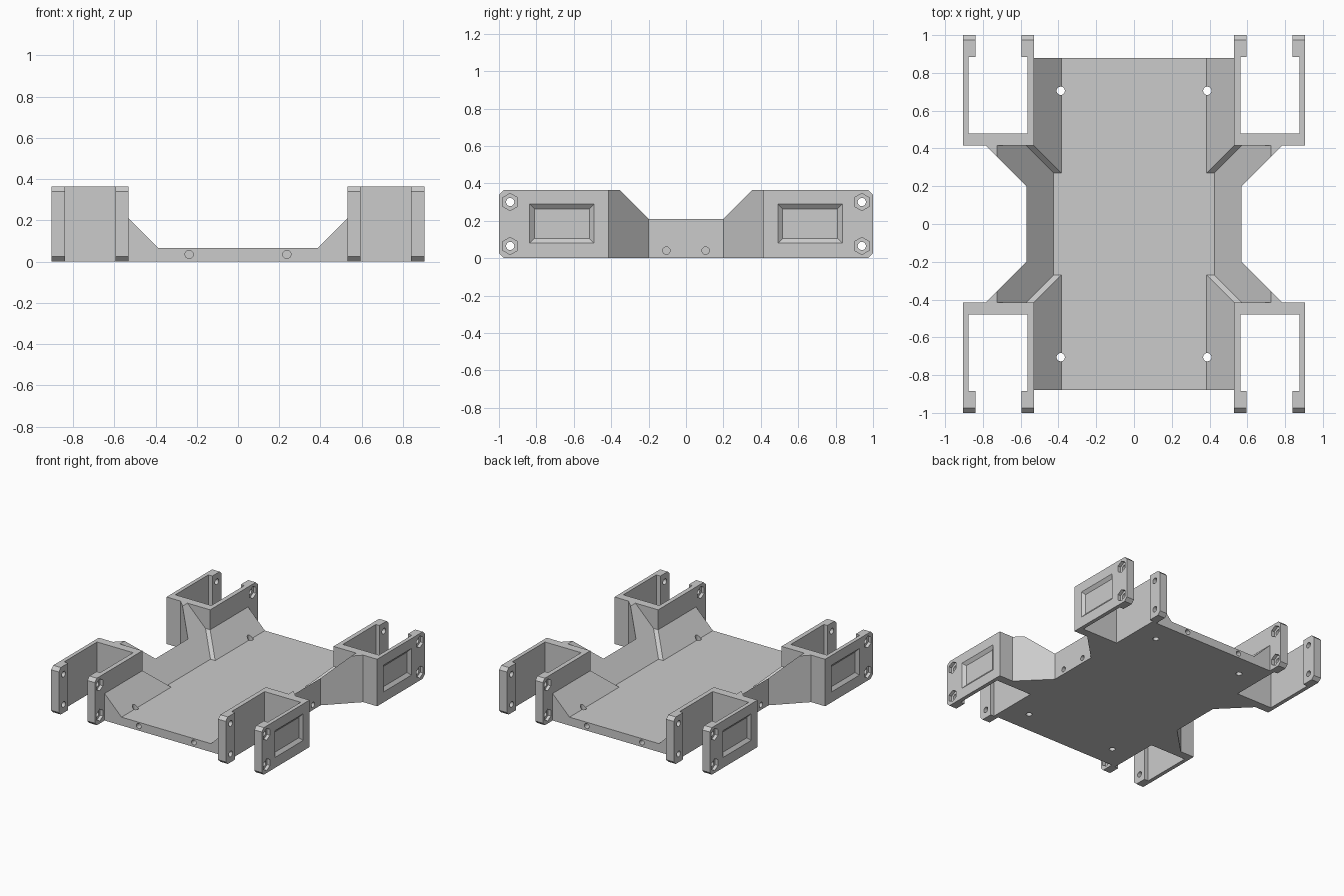
import bpy, bmesh, math

cube = bpy.data.objects.get("Cube")
if cube:
    bpy.data.objects.remove(cube, do_unlink=True)

grey = bpy.data.materials.new("plain grey")
grey.use_nodes = True
color = (0.6, 0.6, 0.6, 1)
grey.diffuse_color = color
grey.node_tree.nodes["Principled BSDF"].inputs["Base Color"].default_value = color

H = 0.365       # bracket height
T = 0.065       # deck thickness
INNER, OUTER = 0.53, 0.905   # bracket side planes
BACK = 0.415    # bracket back plane


def finish(name, bm):
    bmesh.ops.recalc_face_normals(bm, faces=bm.faces)
    mesh = bpy.data.meshes.new(name)
    bm.to_mesh(mesh)
    bm.free()
    mesh.materials.append(grey)
    obj = bpy.data.objects.new(name, mesh)
    bpy.context.scene.collection.objects.link(obj)
    return obj


def hull(name, points):
    bm = bmesh.new()
    for p in points:
        bm.verts.new(p)
    bmesh.ops.convex_hull(bm, input=bm.verts)
    bmesh.ops.dissolve_limit(bm, angle_limit=0.01, verts=bm.verts, edges=bm.edges)
    return finish(name, bm)


def extrude(name, outline, height, chamfer=0):
    bm = bmesh.new()
    face = bm.faces.new([bm.verts.new((x, y, 0)) for x, y in outline])
    top = bmesh.ops.extrude_face_region(bm, geom=[face])["geom"]
    bmesh.ops.translate(bm, vec=(0, 0, height),
                        verts=[g for g in top if isinstance(g, bmesh.types.BMVert)])
    bmesh.ops.recalc_face_normals(bm, faces=bm.faces)
    if chamfer:
        # only the top and bottom edges of the arm tips
        tips = [e for e in bm.edges
                if all(v.co.y > 0.99 for v in e.verts)
                and abs(e.verts[0].co.z - e.verts[1].co.z) < 0.001]
        bmesh.ops.bevel(bm, geom=tips, offset=chamfer, segments=1, affect='EDGES')
    return finish(name, bm)


def rod(axis, start, end, u, v, radius, sides=24):
    """Prism cutter along an axis; u, v are the other two coordinates."""
    points = []
    for i in range(sides):
        a = math.pi / 2 + math.tau * i / sides
        for along in (start, end):
            p = [u + radius * math.cos(a), v + radius * math.sin(a)]
            p.insert("xyz".index(axis), along)
            points.append(p)
    return hull("cutter", points)


def cut(obj, cutters):
    for c in cutters:
        c.hide_render = True
        mod = obj.modifiers.new("cut", 'BOOLEAN')
        mod.operation = 'DIFFERENCE'
        mod.solver = 'EXACT'
        mod.object = c
    bpy.context.view_layer.update()
    graph = bpy.context.evaluated_depsgraph_get()
    mesh = bpy.data.meshes.new_from_object(obj.evaluated_get(graph))
    obj.modifiers.clear()
    obj.data = mesh
    for c in cutters:
        bpy.data.objects.remove(c, do_unlink=True)


def mirror(obj, both=True):
    mod = obj.modifiers.new("mirror", 'MIRROR')
    mod.use_axis[0] = True
    mod.use_axis[1] = both
    mod.use_mirror_merge = False


# Deck plate with vertical, end and side screw holes
quarter = [(INNER, 0.88), (INNER, BACK), (0.785, BACK), (0.57, 0.2)]
right = quarter + [(x, -y) for x, y in reversed(quarter)]
deck = extrude("deck_plate", right + [(-x, -y) for x, y in right], T)
holes = []
for s in (-1, 1):
    for t in (-1, 1):
        holes.append(rod('z', -0.1, 0.3, s * 0.388, t * 0.705, 0.022))
        holes.append(rod('y', t * 0.78, t * 0.95, s * 0.237, 0.035, 0.02))
        holes.append(rod('x', s * 0.47, s * 0.65, t * 0.105, 0.04, 0.02))
cut(deck, holes)

# Sloped rails along the waist
rail = hull("waist_rail", [(x, y, z) for y in (-0.2, 0.2)
                           for x, z in ((0.425, T), (0.57, T), (0.57, 0.21))])
mirror(rail, both=False)

# Flared braces joining the rails to the brackets
brace = hull("corner_brace", [
    (0.425, 0.2, T), (0.57, 0.2, T), (0.785, BACK, T), (0.425, BACK, T),
    (0.57, 0.2, 0.21), (0.725, 0.355, H), (0.725, BACK, H), (0.785, BACK, H)])
mirror(brace)

# Sloped ramps between deck and inner bracket walls
ramp = hull("end_ramp", [
    (0.385, 0.27, T), (0.385, 0.88, T), (INNER, 0.88, T), (0.57, 0.27, T),
    (0.57, BACK, T), (INNER, BACK, 0.21), (0.57, BACK, 0.21), (INNER, 0.88, 0.21)])
cut(ramp, [rod('z', -0.1, 0.3, 0.388, 0.705, 0.022)])
mirror(ramp)

# U-shaped brackets with thickened tips
bracket = extrude("leg_bracket", [
    (INNER, BACK), (OUTER, BACK), (OUTER, 1), (0.84, 1), (0.84, 0.885),
    (0.875, 0.885), (0.875, 0.48), (0.565, 0.48), (0.565, 0.885),
    (0.595, 0.885), (0.595, 1), (INNER, 1)], H, chamfer=0.025)

# Bolt holes with hexagonal nut pockets, and the tapered side recess
cutters = []
for z in (0.065, 0.3):
    cutters.append(rod('x', 0.45, 1, 0.94, z, 0.022))
    cutters.append(rod('x', OUTER - 0.025, 1, 0.94, z, 0.046, sides=6))
    cutters.append(rod('x', 0.45, INNER + 0.025, 0.94, z, 0.046, sides=6))
cutters.append(hull("cutter", [
    (x, 0.664 + s * (0.147 + grow), 0.185 + t * (0.079 + grow))
    for x, grow in ((OUTER - 0.02, 0), (OUTER + 0.02, 0.05))
    for s in (-1, 1) for t in (-1, 1)]))
cut(bracket, cutters)
mirror(bracket)
